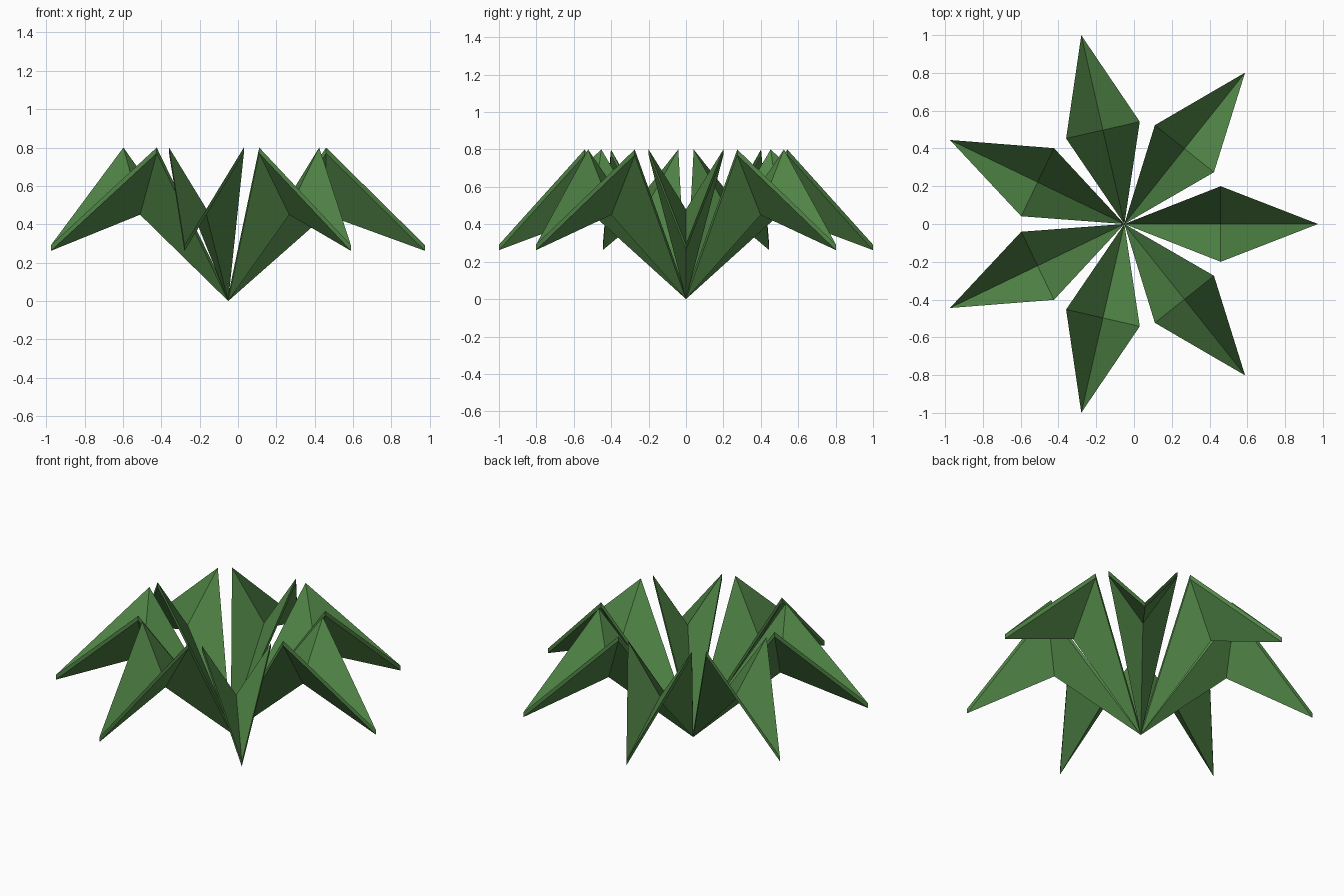
import bpy, bmesh
from math import tau
from mathutils import Matrix

cube = bpy.data.objects.get("Cube")
if cube:
    bpy.data.objects.remove(cube)

green = bpy.data.materials.new("leaf_green")
green.use_nodes = True
colour = (0.082, 0.235, 0.062, 1)
green.diffuse_color = colour
green.node_tree.nodes["Principled BSDF"].inputs["Base Color"].default_value = colour

LEAVES = 7
CENTRE_X = -0.051
THICK = 0.03

# One folded leaf: root, raised side corners, sunken midrib and drooping tip
outline = [(0, 0, 0), (0.51, -0.2, 0.77), (1.025, 0, 0.262),
           (0.51, 0.2, 0.77), (0.51, 0, 0.45)]
halves = [(0, 1, 4), (1, 2, 4), (2, 3, 4), (3, 0, 4)]


def make_leaf(index):
    bm = bmesh.new()
    low = [bm.verts.new(p) for p in outline]
    high = [bm.verts.new((x, y, z + THICK)) for x, y, z in outline]
    for a, b, c in halves:
        bm.faces.new((high[a], high[b], high[c]))
        bm.faces.new((low[c], low[b], low[a]))
        bm.faces.new((low[a], low[b], high[b], high[a]))  # thin rim
    bmesh.ops.recalc_face_normals(bm, faces=bm.faces)
    turn = Matrix.Rotation(index * tau / LEAVES, 4, "Z")
    bm.transform(Matrix.Translation((CENTRE_X, 0, 0)) @ turn)
    mesh = bpy.data.meshes.new(f"leaf_{index + 1}")
    bm.to_mesh(mesh)
    bm.free()
    mesh.materials.append(green)
    leaf = bpy.data.objects.new(mesh.name, mesh)
    bpy.context.collection.objects.link(leaf)


# Ring of leaves around the root
for i in range(LEAVES):
    make_leaf(i)
